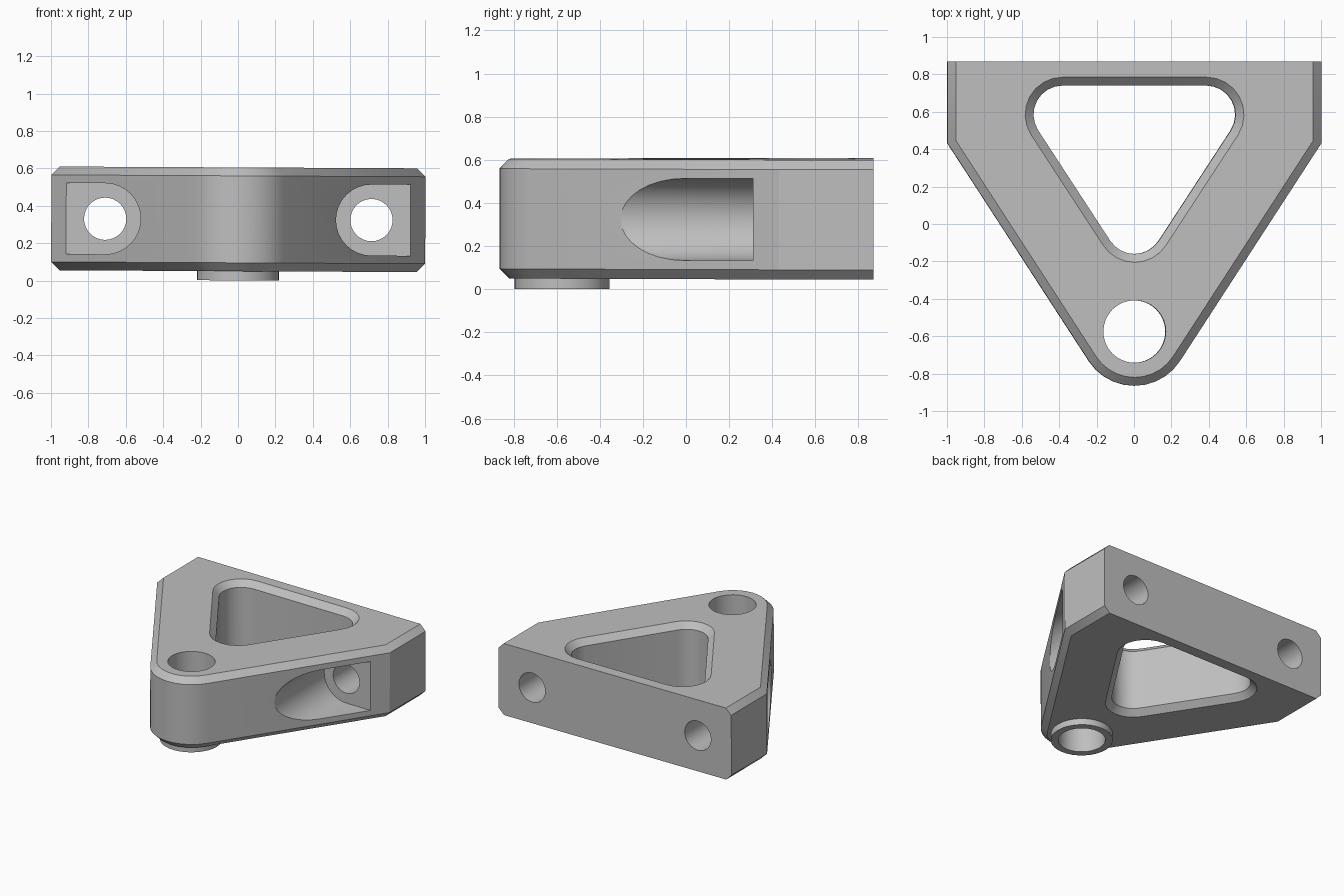
import bpy, bmesh, math
from math import sin, cos, pi, radians

cube = bpy.data.objects.get("Cube")
if cube:
    bpy.data.objects.remove(cube, do_unlink=True)

grey = bpy.data.materials.new("machined grey")
grey.use_nodes = True
colour = (0.52, 0.52, 0.52, 1)
grey.diffuse_color = colour
grey.node_tree.nodes["Principled BSDF"].inputs["Base Color"].default_value = colour

SIDE = radians(57)            # slope of the two long sides
BOTTOM, TOP, MID = 0.05, 0.605, 0.327
CHAMFER = 0.045
PIVOT_Y = -0.575              # centre of the front eye
TILT = 0.005


def loft(name, levels):
    """Solid through equal-length outlines given as (height, points)."""
    bm = bmesh.new()
    rings = [[bm.verts.new((x, y, z)) for x, y in pts] for z, pts in levels]
    n = len(rings[0])
    for low, high in zip(rings, rings[1:]):
        for i in range(n):
            j = (i + 1) % n
            bm.faces.new((low[i], low[j], high[j], high[i]))
    bm.faces.new(rings[0][::-1])
    bm.faces.new(rings[-1])
    bmesh.ops.recalc_face_normals(bm, faces=bm.faces)
    mesh = bpy.data.meshes.new(name)
    bm.to_mesh(mesh)
    bm.free()
    mesh.materials.append(grey)
    obj = bpy.data.objects.new(name, mesh)
    bpy.context.collection.objects.link(obj)
    return obj


def arc(cx, cy, r, start, end, steps):
    return [(cx + r * cos(start + (end - start) * i / steps),
             cy + r * sin(start + (end - start) * i / steps)) for i in range(steps + 1)]


def circle(r, cx=0, cy=0, steps=32):
    return arc(cx, cy, r, 0, 2 * pi, steps)[:-1]


def body_outline(inset):
    """Wedge with square back corners and a rounded nose."""
    x, r = 1 - inset, 0.29 - inset
    nose = arc(0, PIVOT_Y, r, -pi + (pi / 2 - SIDE), -(pi / 2 - SIDE), 10)
    nose = arc(0, PIVOT_Y, r, -pi / 2 - SIDE, -pi / 2 + SIDE, 10)
    tx, ty = nose[-1]
    y = ty + (x - tx) * math.tan(SIDE)
    return [(-x, 0.87), (-x, y)] + nose + [(x, y), (x, 0.87)]


def window_outline(grow):
    """Triangle with rounded corners."""
    r = 0.155 + grow
    return (arc(0, -0.005, r, -pi / 2 - SIDE, -pi / 2 + SIDE, 8)
            + arc(0.385, 0.585, r, -pi / 2 + SIDE, pi / 2, 8)
            + arc(-0.385, 0.585, r, pi / 2, 3 * pi / 2 - SIDE, 8))


def cut(target, cutter):
    cutter.hide_render = True
    mod = target.modifiers.new("cut", "BOOLEAN")
    mod.operation, mod.solver, mod.object = "DIFFERENCE", "EXACT", cutter
    bpy.context.view_layer.objects.active = target
    bpy.ops.object.modifier_apply(modifier=mod.name)
    bpy.data.objects.remove(cutter, do_unlink=True)


def stand_up(obj, y):
    """Turn a cutter lofted along z so that it runs along +y from y."""
    obj.rotation_euler.x = -pi / 2
    obj.location = (0, y, MID)
    bpy.context.view_layer.update()
    return obj


# Chamfered wedge body
body = loft("bracket_body", [
    (BOTTOM, body_outline(CHAMFER)), (BOTTOM + CHAMFER, body_outline(0)),
    (TOP - CHAMFER, body_outline(0)), (TOP, body_outline(CHAMFER))])

# Triangular window, chamfered above and below
cut(body, loft("window_cutter", [
    (BOTTOM - 0.1, window_outline(CHAMFER)), (BOTTOM, window_outline(CHAMFER)),
    (BOTTOM + CHAMFER, window_outline(0)), (TOP - CHAMFER, window_outline(0)),
    (TOP, window_outline(CHAMFER)), (TOP + 0.1, window_outline(CHAMFER))]))

# Front eye through the nose
eye = circle(0.167, 0, PIVOT_Y)
cut(body, loft("eye_cutter", [(-0.1, eye), (0.8, eye)]))

# Bolt pockets open to the sloping sides, with holes to the back
for side in (-1, 1):
    cx = side * 0.712
    start = pi / 2 if side > 0 else -pi / 2
    pocket = arc(cx, 0, 0.19, start, start + pi, 16)
    pocket += [(side * 1.3, -0.19 * side), (side * 1.3, 0.19 * side)]
    cut(body, stand_up(loft("pocket_cutter", [(0, pocket), (1.31, pocket)]), -1))
    bolt = circle(0.113, cx)
    cut(body, stand_up(loft("bolt_cutter", [(0, bolt), (1, bolt)]), 0.2))

# Short collar under the eye
collar_ring = circle(0.22, 0, PIVOT_Y)
collar = loft("eye_collar", [(0.001, collar_ring), (BOTTOM, collar_ring)])
cut(collar, loft("collar_cutter", [(-0.1, eye), (0.2, eye)]))

# Slight lean and edge-preserving smooth shading
for obj in (body, collar):
    obj.rotation_euler.y = TILT
    bpy.ops.object.select_all(action="DESELECT")
    obj.select_set(True)
    bpy.context.view_layer.objects.active = obj
    bpy.ops.object.shade_smooth_by_angle(angle=radians(25))
